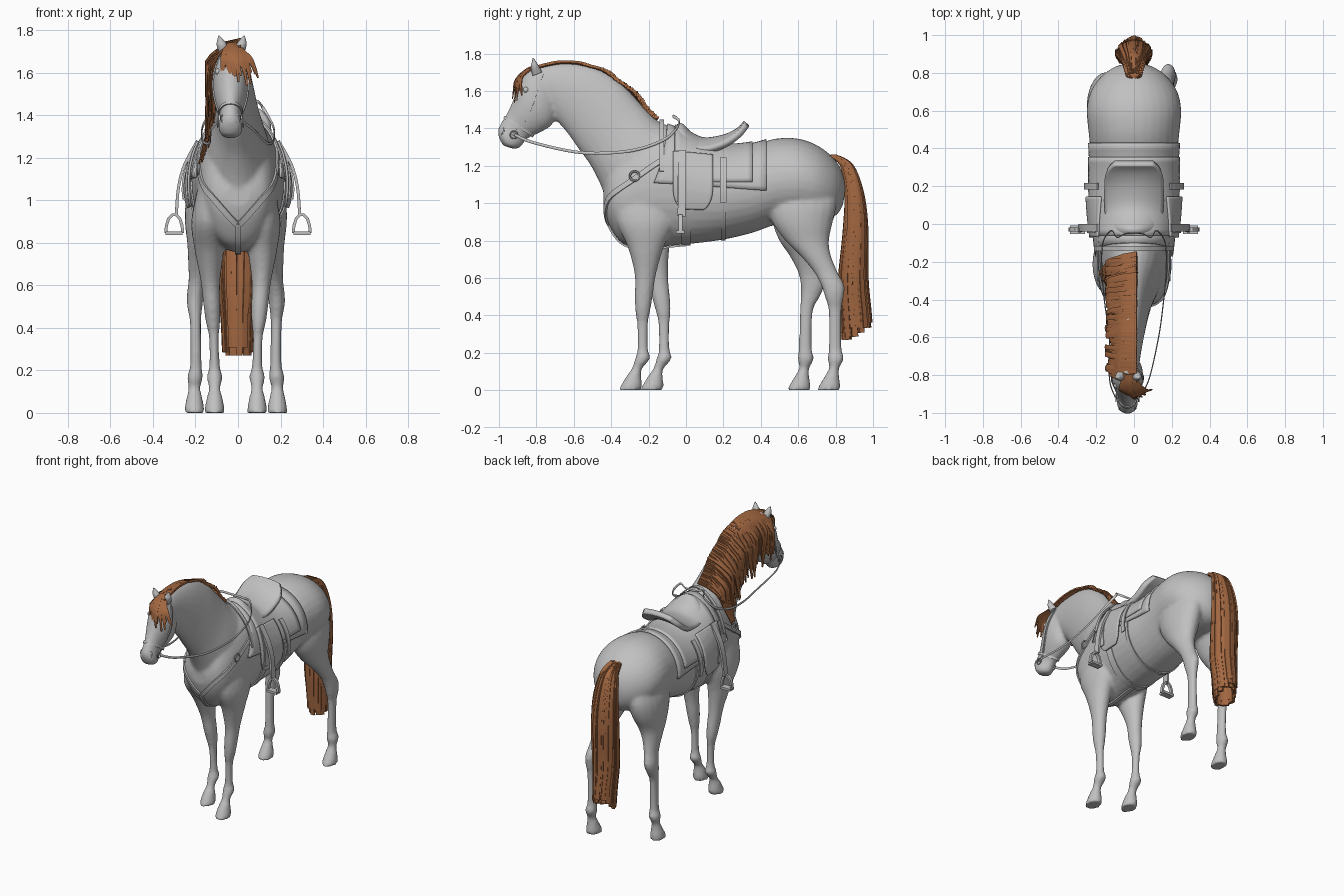
import bpy, bmesh, random
from math import sin, cos, pi, radians
from mathutils import Vector
from mathutils.bvhtree import BVHTree

random.seed(4)
if "Cube" in bpy.data.objects:
    bpy.data.objects.remove(bpy.data.objects["Cube"], do_unlink=True)

def material(name, rgb):
    mat = bpy.data.materials.new(name)
    mat.use_nodes = True
    mat.diffuse_color = (*rgb, 1)
    mat.node_tree.nodes["Principled BSDF"].inputs["Base Color"].default_value = (*rgb, 1)
    return mat

GREY, BROWN = material("plain grey", (.53, .53, .53)), material("chestnut hair", (.36, .135, .052))

def finish(name, bm, mat=GREY, angle=45, thick=0, offset=0):
    bmesh.ops.recalc_face_normals(bm, faces=bm.faces)
    mesh = bpy.data.meshes.new(name)
    bm.to_mesh(mesh)
    mesh.materials.append(mat)
    mesh.shade_smooth()
    mesh.set_sharp_from_angle(angle=radians(angle))
    obj = bpy.data.objects.new(name, mesh)
    bpy.context.collection.objects.link(obj)
    if thick:
        mod = obj.modifiers.new("thickness", 'SOLIDIFY')
        mod.thickness, mod.offset = thick, offset
    return obj

def spline(rows, steps=4):
    out, rows = [], [rows[0], *rows, rows[-1]]
    for quad in zip(rows, rows[1:], rows[2:], rows[3:]):
        for t in (s / steps for s in range(steps)):
            out.append(tuple(q + t / 2 * (r - p + t * (2 * p - 5 * q + 4 * r - e + t * (3 * (q - r) + e - p)))
                             for p, q, r, e in zip(*quad)))
    return out + [tuple(rows[-1])]

def skin(bm, rings, closed=False, tube=True):
    rings = [[bm.verts.new(p) for p in r] for r in rings]
    k = len(rings[0])
    for a, b in zip(rings, rings[1:] + (rings[:1] if closed else [])):
        for j in range(k if tube else k - 1):
            bm.faces.new((a[j], a[(j + 1) % k], b[(j + 1) % k], b[j]))
    if tube and not closed:
        bm.faces.new(rings[0])
        bm.faces.new(rings[-1])

def loft(bm, stations, seg=24):
    """Stations: y, z of one edge, y, z of the other, half width, x centre."""
    rings, angles = [], [2 * pi * j / seg for j in range(seg)]
    for y0, z0, y1, z1, hw, x in spline(stations):
        c, h = Vector((x, (y0 + y1) / 2, (z0 + z1) / 2)), Vector((0, (y1 - y0) / 2, (z1 - z0) / 2))
        rings.append([c + h * cos(a) + Vector((hw * sin(a), 0, 0)) for a in angles])
    skin(bm, rings)

def sweep(bm, pts, normals, w, t, k=4, closed=False, taper=lambda s: 1):
    """Strap, cord or hair lock of width w and thickness t along a path."""
    n, rings, pts = len(pts), [], [Vector(p) for p in pts]
    for i, p in enumerate(pts):
        ahead = pts[(i + 1) % n] if closed else pts[min(i + 1, n - 1)]
        tan = (ahead - (pts[i - 1] if closed else pts[max(i - 1, 0)])).normalized()
        side = tan.cross(Vector(normals[i])).normalized()
        f = (1.41 if k == 4 else 1) * taper(i / n) / 2
        angles = [pi / k + 2 * pi * j / k for j in range(k)]
        rings.append([p + side * (w * f * cos(a)) + side.cross(tan) * (t * f * sin(a)) for a in angles])
    skin(bm, rings, closed)

def ring(bm, centre, u, v, w, n=16):
    rad = [Vector(u) * cos(2 * pi * i / n) + Vector(v) * sin(2 * pi * i / n) for i in range(n)]
    sweep(bm, [Vector(centre) + r for r in rad], rad, w, w, 6, True)

# Body: overlapping torso, neck, head and legs fused into one skin
bm = bmesh.new()
torso = [(-.44, .97, 1.08, .06), (-.41, .88, 1.2, .13), (-.34, .785, 1.3, .17), (-.22, .755, 1.39, .19), (-.1, .77, 1.41, .205),
         (.05, .785, 1.345, .222), (.2, .805, 1.3, .23), (.35, .84, 1.31, .228), (.48, .885, 1.345, .24), (.6, .9, 1.345, .25),
         (.7, .9, 1.31, .23), (.78, .92, 1.25, .175), (.83, .97, 1.18, .105), (.85, 1.05, 1.11, .04)]
loft(bm, [(y, lo, y, hi, w, 0) for y, lo, hi, w in torso], 32)
neck = [(-.05, 1.4, -.4, .92, .168), (-.15, 1.44, -.45, 1.08, .14), (-.24, 1.53, -.51, 1.2, .108), (-.36, 1.655, -.575, 1.29, .09),
        (-.5, 1.73, -.635, 1.375, .079), (-.64, 1.75, -.7, 1.45, .07), (-.76, 1.735, -.74, 1.5, .062), (-.83, 1.7, -.77, 1.5, .05)]
loft(bm, [(a, b, c, d, w, -.035 * min(1, max(0, (-.2 - a) / .5))) for a, b, c, d, w in neck])
head = [(-.79, 1.74, -.7, 1.54, .05), (-.86, 1.69, -.69, 1.48, .077), (-.9, 1.62, -.72, 1.415, .083),
        (-.925, 1.55, -.785, 1.375, .071), (-.957, 1.48, -.84, 1.35, .053), (-.988, 1.43, -.865, 1.325, .051),
        (-1.005, 1.39, -.885, 1.3, .056), (-1, 1.35, -.91, 1.29, .05), (-.98, 1.31, -.94, 1.295, .03)]
loft(bm, [(*row, -.035) for row in head])
# Leg rows: height, front y, back y, half width, x
front_leg = [(0, -.36, -.24, .047, .1), (.03, -.345, -.235, .045, .1), (.08, -.315, -.24, .035, .1), (.115, -.29, -.235, .027, .1),
             (.17, -.272, -.192, .037, .1), (.22, -.26, -.203, .025, .1), (.35, -.262, -.203, .023, .103),
             (.43, -.272, -.19, .034, .108), (.5, -.275, -.178, .04, .112), (.62, -.275, -.16, .046, .12),
             (.76, -.31, -.12, .068, .125), (.9, -.37, -.06, .08, .13), (1.06, -.38, -.05, .07, .11)]
hind_leg = [(0, .7, .825, .047, .195), (.03, .715, .825, .045, .195), (.08, .745, .818, .035, .195), (.12, .765, .82, .028, .195),
            (.17, .757, .844, .037, .192), (.23, .763, .832, .027, .188), (.42, .762, .832, .026, .19), (.5, .742, .844, .036, .193),
            (.56, .722, .847, .04, .19), (.63, .685, .812, .04, .182), (.72, .61, .775, .055, .17), (.8, .53, .765, .074, .155),
            (.9, .46, .785, .095, .145), (1, .44, .805, .097, .137), (1.12, .48, .775, .075, .12)]
for rows, step in ((front_leg, .115), (hind_leg, -.16)):
    loft(bm, [(y0, z, y1, z, w, x - .01) for z, y0, y1, w, x in rows], 20)
    shifts = [step * min(1, max(0, (.9 - row[0]) / .5)) for row in rows]
    loft(bm, [(y0 + dy, z, y1 + dy, z, w, -x - .01) for dy, (z, y0, y1, w, x) in zip(shifts, rows)], 20)
body = finish("horse_body", bm)
mod = body.modifiers.new("fuse", 'REMESH')
mod.mode, mod.voxel_size, mod.use_smooth_shade = 'VOXEL', .011, True
mod = body.modifiers.new("soften", 'SMOOTH')
mod.factor, mod.iterations = .5, 5
fused = bpy.data.meshes.new_from_object(body.evaluated_get(bpy.context.evaluated_depsgraph_get()))
body.modifiers.clear()
body.data = fused
tree = BVHTree.FromPolygons([v.co for v in fused.vertices], [p.vertices[:] for p in fused.polygons])

# Ears, eyes and nostrils
ear = [(-.82, 1.68, -.77, 1.7, .02), (-.83, 1.725, -.785, 1.73, .025), (-.825, 1.75, -.8, 1.755, .016), (-.82, 1.775, -.815, 1.775, .002)]
bm = bmesh.new()
for s in (1, -1):
    loft(bm, [(*row, -.03 + s * (.038 + .007 * i)) for i, row in enumerate(ear)], 12)
    ball = bmesh.ops.create_uvsphere(bm, u_segments=12, v_segments=8, radius=.016)
    bmesh.ops.translate(bm, verts=ball["verts"], vec=(-.035 + s * .057, -.855, 1.605))
    ring(bm, (-.035 + s * .032, -.983, 1.385), (.012, s * .008, 0), (0, .006, .018), .008, 10)
finish("ears_eyes_nostrils", bm)

# Mane: overlapping locks falling over the right of the neck
bm = bmesh.new()
crest = spline([(-.82, 1.715), (-.72, 1.742), (-.6, 1.747), (-.46, 1.712), (-.33, 1.63), (-.22, 1.52), (-.16, 1.45)], 13)
for i, (yc, zc) in enumerate(crest):
    s, x, pts = i / len(crest), .015, []
    length, drift = random.uniform(.2, .29) + .28 * s * (1 - s), .06 - .17 * s + random.uniform(-.025, .025)
    reach, wave = random.uniform(.125, .165), random.uniform(.005, .012)
    for f in (j / 8 for j in range(9)):
        y, z = yc + drift * f + wave * sin(5 * f + 40 * yc), zc + .008 - length * f ** 1.3
        if f:
            loc = tree.ray_cast(Vector((-.6, y, z)), Vector((1, 0, 0)), .6)[0]
            x = min(x, (loc.x if loc else x) - .012, .015 - reach * min(1, 2.2 * f) ** .8)
        pts.append((x, y, z))
    sweep(bm, pts, [(-.6 - j / 8, 0, .8 - .6 * j / 8) for j in range(9)], random.uniform(.028, .045), .014, 6,
          taper=lambda s: 1 - .75 * s ** 3)
finish("mane", bm, BROWN)

# Forelock
bm = bmesh.new()
for i in range(28):
    u, drop = -1 + i / 13.5 + random.uniform(-.1, .1), random.uniform(0, .09)
    path = spline([(-.025 + .02 * u, -.795, 1.735), (-.02 + .045 * u, -.85, 1.715 - .015 * abs(u)),
                   (-.005 + .07 * u, -.91 + .03 * abs(u), 1.66), (.01 + .085 * u, -.937 + .05 * abs(u) + .2 * drop, 1.53 + drop)])
    sweep(bm, path, [(.6 * u, -1, .5)] * len(path), .026, .014, 6, taper=lambda s: 1 - .7 * s ** 2)
finish("forelock", bm, BROWN)

# Tail: a core wrapped in long ragged locks; rows are y, z, y radius, x radius
tail = [(.785, 1.255, .015, .038), (.86, 1.2, .03, .06), (.9, 1.05, .045, .085), (.907, .85, .06, .092), (.895, .6, .072, .085),
        (.905, .42, .078, .072), (.915, .27, .08, .066)]
bm = bmesh.new()
loft(bm, [(y - r * .8, z, y + r * .8, z, w * .8, 0) for y, z, r, w in tail[:-1]], 16)
path = spline(tail, 6)
for i in range(64):
    a, f = 2.4 * i, random.uniform(.82, 1.05)
    cut = path[:len(path) - random.choice((0, 1, 2)) - int(2 + 2 * sin(a))]
    sweep(bm, [(f * w * cos(a), y + f * r * sin(a), z) for y, z, r, w in cut], [(cos(a), sin(a), 0)] * len(cut),
          .027, .012, 4, taper=lambda s: .5 + .5 * min(1, 2 * s))
finish("tail", bm, BROWN, 30)

def hit(c, d, reach=.6):
    return tree.ray_cast(c + d * reach, -d, reach)[0] or c + d * .2

def patch(name, y0, y1, a0, a1, off, lean=0, slope=0, curl=0, side=1):
    """Sheet hugging the back between two y values and two angles from the top."""
    bm, grid = bmesh.new(), []
    for v in (i / 28 for i in range(29)):
        grid.append([])
        for u in (j / 14 for j in range(15)):
            a, trim = radians(a0 + (a1 - a0) * v) * (1 - slope * (1 - u)) * side, curl * v ** 8
            d, y = Vector((sin(a), 0, cos(a))), y0 + trim + (y1 - y0 - 2 * trim) * u + lean * (1 - u) * cos(a)
            grid[-1].append(hit(Vector((0, y, 1.05)), d) + d * off)
    skin(bm, grid, tube=False)
    finish(name, bm, thick=.011)

# Blankets, saddle flaps and seat (seat rows are y, z, half width, side drop)
patch("saddle_blanket", -.2, .43, -86, 86, .006, lean=.1, slope=.14)
patch("saddle_pad", -.06, .355, -75, 75, .015)
patch("left_flap", -.07, .145, 40, 110, .024, curl=.05)
patch("right_flap", -.07, .145, 40, 110, .024, curl=.05, side=-1)
bm = bmesh.new()
seat = spline([(-.08, 1.385, .09, .05), (-.03, 1.43, .13, .11), (.03, 1.38, .15, .08), (.1, 1.352, .157, .06),
               (.2, 1.367, .157, .04), (.27, 1.4, .148, .02), (.31, 1.44, .105, .01)])
skin(bm, [[(w * u / 8, y, z - drop * (u / 8) ** 2) for u in range(-8, 9)] for y, z, w, drop in seat], tube=False)
finish("saddle_seat", bm, GREY, 60, .035, -1)

def wrap(bm, c, up, a0, a1, w, off, reach=.6, n=40):
    """Band around the body in the plane of x and the given direction."""
    dirs = [Vector(up) * cos(a) + Vector((sin(a), 0, 0)) for a in (radians(a0 + (a1 - a0) * i / n) for i in range(n + 1))]
    sweep(bm, [hit(Vector(c), d, reach) + d * off for d in dirs], dirs, w, .008)

def strap(bm, points, w, off=.006):
    found = [tree.find_nearest(Vector(p)) for p in spline(points, 6)]
    sweep(bm, [f[0] + f[1] * off for f in found], [f[1] for f in found], w, .01)

# Girths, withers strap, breast collar and stirrups
bm, irons, bridle = bmesh.new(), bmesh.new(), bmesh.new()
for y, w in ((0, .05), (.2, .025)):
    wrap(bm, (0, y, 1.05), (0, 0, 1), 80, 280, w, .003)
wrap(bm, (0, -.13, 1.05), (0, 0, 1), -60, 60, .025, .015)
strap(bm, [(0, -.46, .87), (0, -.36, .78), (0, -.2, .74), (0, 0, .74)], .028)
iron = [(-.04, .845), (-.037, .88), (-.026, .915), (-.008, .932), (.008, .932), (.026, .915), (.037, .88), (.04, .845)]
for s in (1, -1):
    for y in (-.03, .2):
        wrap(bm, (0, y, 1.05), (0, 0, 1), s * 45, s * 100, .034, .032, n=14)
    strap(bm, [(s * .21, -.1, 1.26), (s * .2, -.27, 1.14), (s * .12, -.41, 1.02), (s * .01, -.46, .87)], .028)
    ring(bm, (s * .187, -.275, 1.145), (0, .022, .012), (0, -.012, .022), .012)
    path = spline([(s * .19, -.02, 1.28), (s * .25, -.02, 1.17), (s * .28, -.02, 1.06), (s * .29, -.025, .93)])
    sweep(irons, path, [(s, 0, .2)] * len(path), .042, .014)
    frame = [(s * .3 + dx, -.03, z) for dx, z in iron]
    sweep(irons, frame, [(0, 1, 0)] * 8, .014, .022)
    sweep(irons, [frame[0], frame[-1]], [(0, 0, 1)] * 2, .045, .016)
    strap(bridle, [(-.035 + s * x, y, z) for x, y, z in ((.07, -.92, 1.36), (.1, -.85, 1.47), (.1, -.8, 1.6), (.07, -.77, 1.7))], .012, .001)
    ring(bridle, (-.035 + s * .06, -.92, 1.365), (0, .02, 0), (0, 0, .02), .007)
finish("harness_straps", bm, GREY, 30)
finish("stirrups", irons, GREY, 30)

# Bridle and reins
wrap(bridle, (-.035, -.91, 1.42), (0, -.84, .55), 0, 360, .016, .002, .13)
half = [(.13, -.6, 1.275), (.155, -.42, 1.268), (.17, -.25, 1.29), (.165, -.1, 1.35), (.12, -.035, 1.43), (.09, -.07, 1.465), (.04, -.05, 1.455)]
loop = [(.03, -.915, 1.365), (.08, -.82, 1.325)] + half + [(-x, y, z) for x, y, z in reversed(half)]
loop = spline(loop + [(-.13, -.82, 1.325), (-.1, -.915, 1.365)], 6)
sweep(bridle, loop, [(0, .1, 1)] * len(loop), .007, .016, 6)
finish("bridle_and_reins", bridle)
